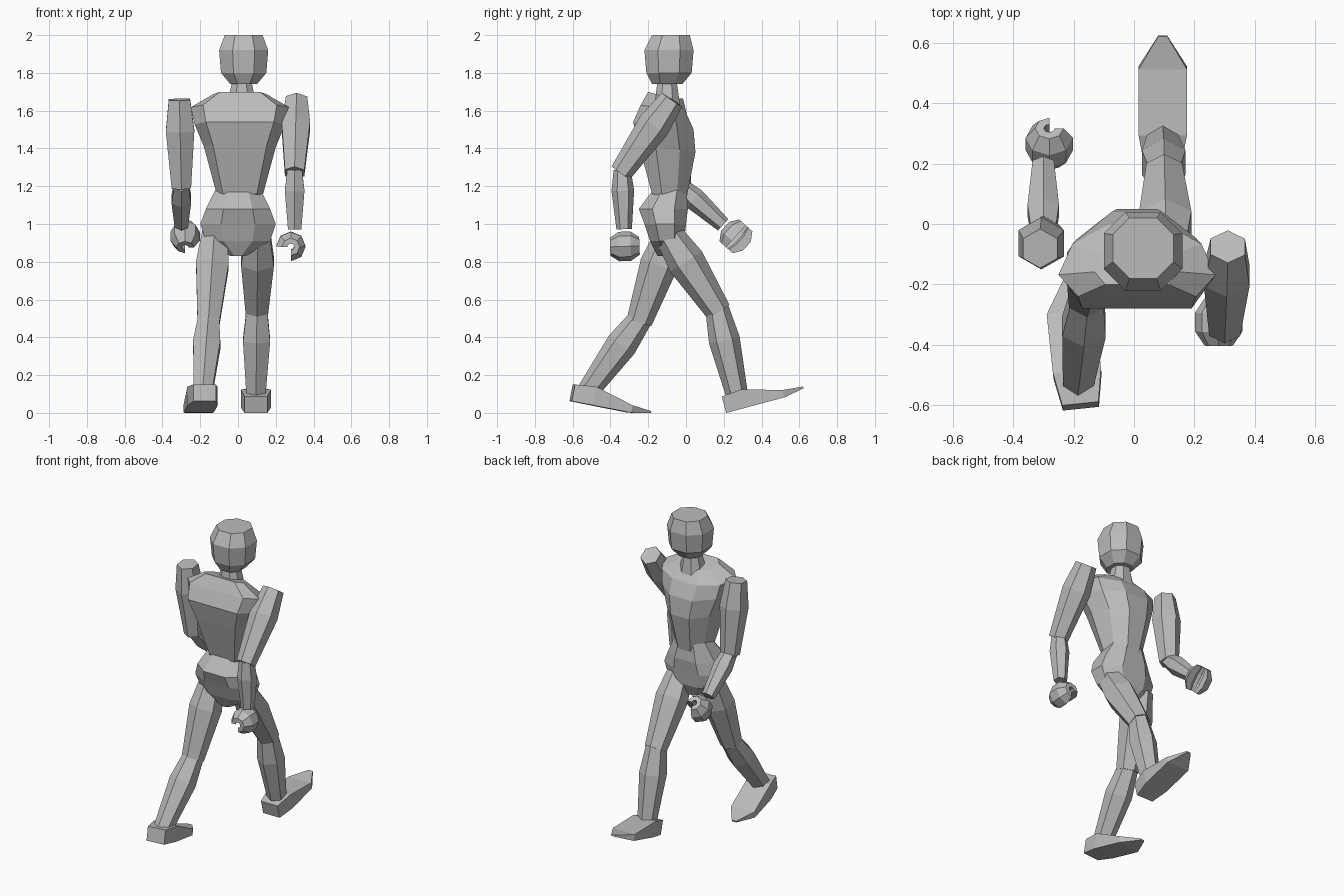
import bpy, bmesh, math
from mathutils import Vector, Matrix

cube = bpy.data.objects.get("Cube")
if cube:
    bpy.data.objects.remove(cube)

shade = (0.5, 0.5, 0.5, 1)
grey = bpy.data.materials.new("plain_grey")
grey.use_nodes = True
grey.diffuse_color = shade
grey.node_tree.nodes["Principled BSDF"].inputs["Base Color"].default_value = shade

# Half outlines of the trunk, from back to front
OCTAGON = [(0.45, -1), (1, -0.45), (1, 0.45), (0.45, 1)]
CHEST = [(0.75, -1), (1, -0.4), (0.82, 0.45), (0.35, 1)]


def loft(name, rings):
    """Skin a list of equal-length point rings and cap both ends."""
    bm = bmesh.new()
    rows = [[bm.verts.new(point) for point in ring] for ring in rings]
    count = len(rows[0])
    for lower, upper in zip(rows, rows[1:]):
        for i in range(count):
            j = (i + 1) % count
            bm.faces.new((lower[i], lower[j], upper[j], upper[i]))
    bm.faces.new(reversed(rows[0]))
    bm.faces.new(rows[-1])
    bmesh.ops.recalc_face_normals(bm, faces=bm.faces)
    mesh = bpy.data.meshes.new(name)
    bm.to_mesh(mesh)
    bm.free()
    mesh.materials.append(grey)
    bpy.context.collection.objects.link(bpy.data.objects.new(name, mesh))


def turn(degrees, axis="X"):
    """Swing about an axis; positive about X lifts towards +y."""
    return Matrix.Rotation(math.radians(degrees), 3, axis)


def body(name, x, sections, half=OCTAGON, drop=0):
    """Stack of mirrored outlines: height, half width, y centre, half depth."""
    outline = half + [(-u, v) for u, v in reversed(half)]
    rings = []
    for z, wide, y, deep in sections:
        rings.append([(x + wide * u, y + deep * v, z - drop * (v + 1) / 2) for u, v in outline])
    loft(name, rings)


def limb(name, start, end, width, sides=6):
    """Tapered faceted tube that swells a little below its upper joint."""
    axis = (end - start).normalized()
    depth_dir = axis.cross(Vector((1, 0, 0))).normalized()
    width_dir = depth_dir.cross(axis)
    rings = []
    for along, swell in ((-0.02, 0.75), (0.35, 1), (1.03, 0.68)):
        centre = start.lerp(end, along)
        ring = []
        for k in range(sides):
            angle = math.tau * (k + 0.5) / sides
            across = width_dir * math.cos(angle) + depth_dir * math.sin(angle)
            ring.append(centre + across * width * swell)
        rings.append(ring)
    loft(name, rings)


def hinge(start, length, swing, drift=0):
    """Lower joint of a limb that hangs from start at a swing angle."""
    return start + turn(swing) @ Vector((0, 0, -length)) + Vector((drift, 0, 0))


def foot(name, ankle, pitch, yaw):
    """Wedge shoe: distance from ankle, half width, sole level, thickness."""
    aim = turn(yaw, "Z") @ turn(pitch)
    rings = []
    for y, half, sole, thick in ((-0.08, 0.06, -0.07, 0.09), (0.03, 0.08, -0.07, 0.1),
                                 (0.24, 0.08, -0.07, 0.04), (0.35, 0.015, -0.05, 0.01)):
        corners = [(-half, sole), (half, sole), (half, sole + thick), (-half, sole + thick)]
        rings.append([ankle + aim @ Vector((x, y, z)) for x, z in corners])
    loft(name, rings)


def hand(name, centre, side, swing, radius=0.078, hollow=0.03):
    """Half-closed fist: a C-shaped profile that opens towards the body."""
    angles = [math.tau * k / 8 for k in range(7)]
    curl = [(radius * math.cos(a), radius * math.sin(a)) for a in angles]
    curl += [(hollow * math.cos(a), hollow * math.sin(a)) for a in reversed(angles)]
    rings = []
    for depth, size in ((-1, 0.6), (-0.4, 1), (0.4, 1), (1, 0.6)):
        rings.append([centre + turn(swing) @ Vector((-side * x * size, depth * radius, z * size))
                      for x, z in curl])
    loft(name, rings)


# Head, neck and trunk
body("head", 0.03, [(1.74, 0.07, -0.1, 0.08), (1.8, 0.12, -0.09, 0.12),
                    (1.92, 0.13, -0.09, 0.13), (2, 0.1, -0.08, 0.1)])
body("neck", 0.02, [(1.62, 0.08, -0.1, 0.07), (1.76, 0.05, -0.1, 0.05)])
body("torso", 0.01, [(1.16, 0.12, -0.09, 0.09), (1.42, 0.19, -0.1, 0.15),
                     (1.54, 0.24, -0.12, 0.16), (1.63, 0.26, -0.12, 0.12),
                     (1.7, 0.14, -0.13, 0.07)], half=CHEST, drop=0.04)
body("pelvis", 0, [(0.83, 0.04, -0.1, 0.05), (0.91, 0.17, -0.1, 0.09), (1, 0.2, -0.11, 0.11),
                   (1.08, 0.17, -0.12, 0.13), (1.2, 0.11, -0.08, 0.08)])

# Arms and legs in mid-stride: swings of upper arm, forearm, thigh, shin, then foot pitch and yaw
strides = {
    "left": (1, -0.005, (-35, 2, 33, 13, 15, 0)),
    "right": (-1, -0.03, (6, 48, -19, -36, -11, 6)),
}
for label, (side, drift, swings) in strides.items():
    upper_arm, forearm, thigh, shin, pitch, yaw = swings

    shoulder = Vector((0.31 * side, -0.08, 1.65))
    elbow = hinge(shoulder, 0.45, upper_arm, -0.01 * side)
    wrist = hinge(elbow, 0.3, forearm)
    limb(label + "_upper_arm", shoulder, elbow, 0.087)
    limb(label + "_forearm", elbow, wrist, 0.06)
    hand(label + "_hand", hinge(wrist, 0.1, forearm, -0.02 * side), side, forearm)

    hip = Vector((0.115 * side - 0.01, -0.09, 0.94))
    knee = hinge(hip, 0.47, thigh, drift)
    ankle = hinge(knee, 0.47, shin, drift)
    limb(label + "_thigh", hip, knee, 0.1)
    limb(label + "_shin", knee, ankle, 0.083)
    foot(label + "_foot", ankle, pitch, yaw)
